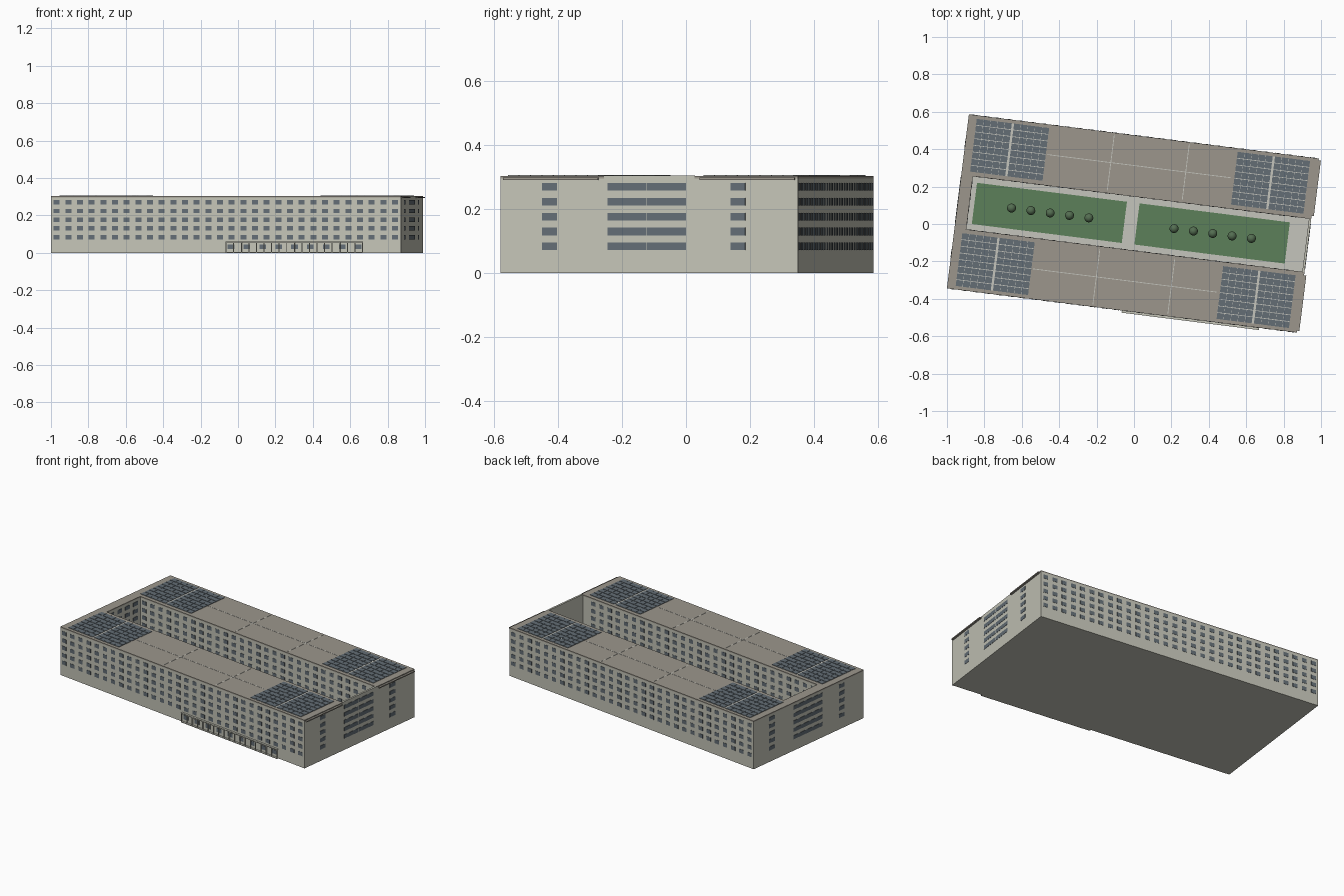
import bpy, bmesh, math
from mathutils import Matrix, Vector

cube = bpy.data.objects.get("Cube")
if cube:
    bpy.data.objects.remove(cube, do_unlink=True)

# Everything is laid out square to the building, then turned on the site
SITE = Matrix.Translation((-0.006, 0.003, 0)) @ Matrix.Rotation(math.radians(-7.2), 4, 'Z')
L, W = 0.943, 0.469          # half length and half width
CU, CV = 0.88, 0.143         # courtyard half length and half width
TOP = 0.297                  # wall top, under the roof slab
ROWS = [0.084 + 0.0465 * i for i in range(5)]


def material(name, srgb):
    col = [((c + 0.055) / 1.055) ** 2.4 for c in srgb] + [1]
    m = bpy.data.materials.new(name)
    m.use_nodes = True
    m.diffuse_color = col
    bsdf = m.node_tree.nodes["Principled BSDF"]
    bsdf.inputs["Base Color"].default_value = col
    bsdf.inputs["Roughness"].default_value = 0.9
    return m


WALL = material("pale stone", (0.77, 0.77, 0.72))
ROOF = material("taupe roofing", (0.61, 0.59, 0.55))
GLASS = material("blue grey glass", (0.39, 0.43, 0.46))
PAVING = material("light paving", (0.77, 0.77, 0.74))
GRASS = material("lawn green", (0.36, 0.50, 0.35))
LEAF = material("tree green", (0.33, 0.43, 0.32))
BARK = material("bark brown", (0.33, 0.27, 0.21))


def finish(name, bm, mat):
    bm.transform(SITE)
    mesh = bpy.data.meshes.new(name)
    bm.to_mesh(mesh)
    bm.free()
    mesh.materials.append(mat)
    obj = bpy.data.objects.new(name, mesh)
    bpy.context.scene.collection.objects.link(obj)
    return obj


def boxes(name, mat, spans):
    """One object from boxes given as (x0, x1, y0, y1, z0, z1)."""
    bm = bmesh.new()
    for x0, x1, y0, y1, z0, z1 in spans:
        place = Matrix.Translation(((x0 + x1) / 2, (y0 + y1) / 2, (z0 + z1) / 2))
        size = Matrix.Diagonal((x1 - x0, y1 - y0, z1 - z0, 1))
        bmesh.ops.create_cube(bm, size=1, matrix=place @ size)
    return finish(name, bm, mat)


def spread(lo, hi, count, gap):
    """Split a length into equal pieces with gaps between them."""
    step = (hi - lo + gap) / count
    return [(lo + i * step, lo + (i + 1) * step - gap) for i in range(count)]


# Ground slab and the wings around the courtyard
boxes("ground_slab", WALL, [(-L, L, -W, W, 0, 0.008)])
boxes("courtyard_paving", PAVING, [(-CU, L - 0.012, -CV, CV, 0.008, 0.012)])
boxes("back_wing", WALL, [(-L, L, CV, W, 0.008, TOP)])
boxes("front_wing", WALL, [(-L, L, -W, -CV, 0.008, TOP)])
boxes("left_end_block", WALL, [(-L, -CU, -CV, CV, 0.008, TOP)])
boxes("right_end_wall", WALL, [(L - 0.012, L, -CV, CV, 0.008, TOP + 0.008)])

# Roof slabs, with an overhang on the right ends of the wings
boxes("roof_slabs", ROOF, [(-L, L, CV, W, TOP, 0.304),
                           (-L, L, -W, -CV, TOP, 0.304),
                           (-L, -CU, -CV, CV, TOP, 0.304)])
boxes("roof_overhangs", ROOF, [(L, L + 0.012, 0.16, W - 0.01, 0.292, 0.299),
                               (L, L + 0.012, -W + 0.01, -0.16, 0.292, 0.299)])

# Roof seams and solar arrays, mirrored on both wings
seams, backing, panels = [], [], []
for s in (-1, 1):
    mid = s * 0.308
    seams.append((-0.5, 0.49, mid - 0.002, mid + 0.002, 0.304, 0.305))
    for x in (-0.158, 0.246):
        seams.append((x - 0.002, x + 0.002, mid - 0.15, mid + 0.15, 0.304, 0.305))
    for e in (-1, 1):
        cx = e * 0.703
        backing.append((cx - 0.195, cx + 0.195, mid - 0.142, mid + 0.142, 0.304, 0.305))
        for half in spread(cx - 0.195, cx + 0.195, 2, 0.012):
            for x0, x1 in spread(*half, 5, 0.0015):
                for y0, y1 in spread(mid - 0.142, mid + 0.142, 8, 0.0035):
                    panels.append((x0, x1, y0, y1, 0.305, 0.307))
boxes("roof_seams", PAVING, seams)
boxes("solar_backing", PAVING, backing)
boxes("solar_panels", GLASS, panels)


# Window plates
def long_windows(name, y, half, count):
    pitch = 2 * half / count
    boxes(name, GLASS, [(x - 0.016, x + 0.016, y - 0.0015, y + 0.0015, z - 0.012, z + 0.012)
                        for z in ROWS
                        for x in [-half + (i + 0.5) * pitch for i in range(count)]])


def end_windows(name, x, bands):
    boxes(name, GLASS, [(x - 0.0015, x + 0.0015, y0, y1, z - 0.012, z + 0.012)
                        for z in ROWS for y0, y1 in bands])


long_windows("front_windows", -W, L, 30)
long_windows("back_windows", W, L, 30)
long_windows("courtyard_front_windows", -CV, CU, 28)
long_windows("courtyard_back_windows", CV, CU, 28)
bands = [(-0.338, -0.29), (0.257, 0.303)] + spread(-0.131, 0.116, 2, 0.003)
end_windows("right_end_windows", L, bands)
end_windows("left_end_windows", -L, [(-b, -a) for a, b in bands])
end_windows("courtyard_left_windows", -CU, spread(-0.12, 0.12, 4, 0.03))

# Entrance arcade along the front
arcade = [(0.0, 0.74, -W - 0.012, -W, 0.055, 0.06),
          (0.0, 0.74, -W - 0.012, -W, 0, 0.004)]
for x0, x1 in spread(0.0, 0.74, 19, 0.036):
    arcade.append((x0, x1, -W - 0.011, -W - 0.007, 0.004, 0.055))
boxes("entrance_arcade", WALL, arcade)
boxes("entrance_glazing", GLASS, [(x0, x1, -W - 0.002, -W, 0.02, 0.045)
                                  for x0, x1 in spread(0.01, 0.73, 9, 0.05)])

# Lawns and rows of trees
boxes("lawns", GRASS, [(-0.854, -0.046, -0.111, 0.111, 0.012, 0.016),
                       (0.022, 0.832, -0.111, 0.111, 0.012, 0.016)])
crowns, trunks = bmesh.new(), bmesh.new()
for start in (-0.654, 0.222):
    for i in range(5):
        x = start + 0.1042 * i
        bmesh.ops.create_uvsphere(crowns, u_segments=16, v_segments=10, radius=0.024,
                                  matrix=Matrix.Translation((x, 0, 0.068)))
        bmesh.ops.create_cone(trunks, cap_ends=True, segments=8, radius1=0.005,
                              radius2=0.004, depth=0.04,
                              matrix=Matrix.Translation((x, 0, 0.034)))
for face in crowns.faces:
    face.smooth = True
finish("tree_crowns", crowns, LEAF)
finish("tree_trunks", trunks, BARK)
